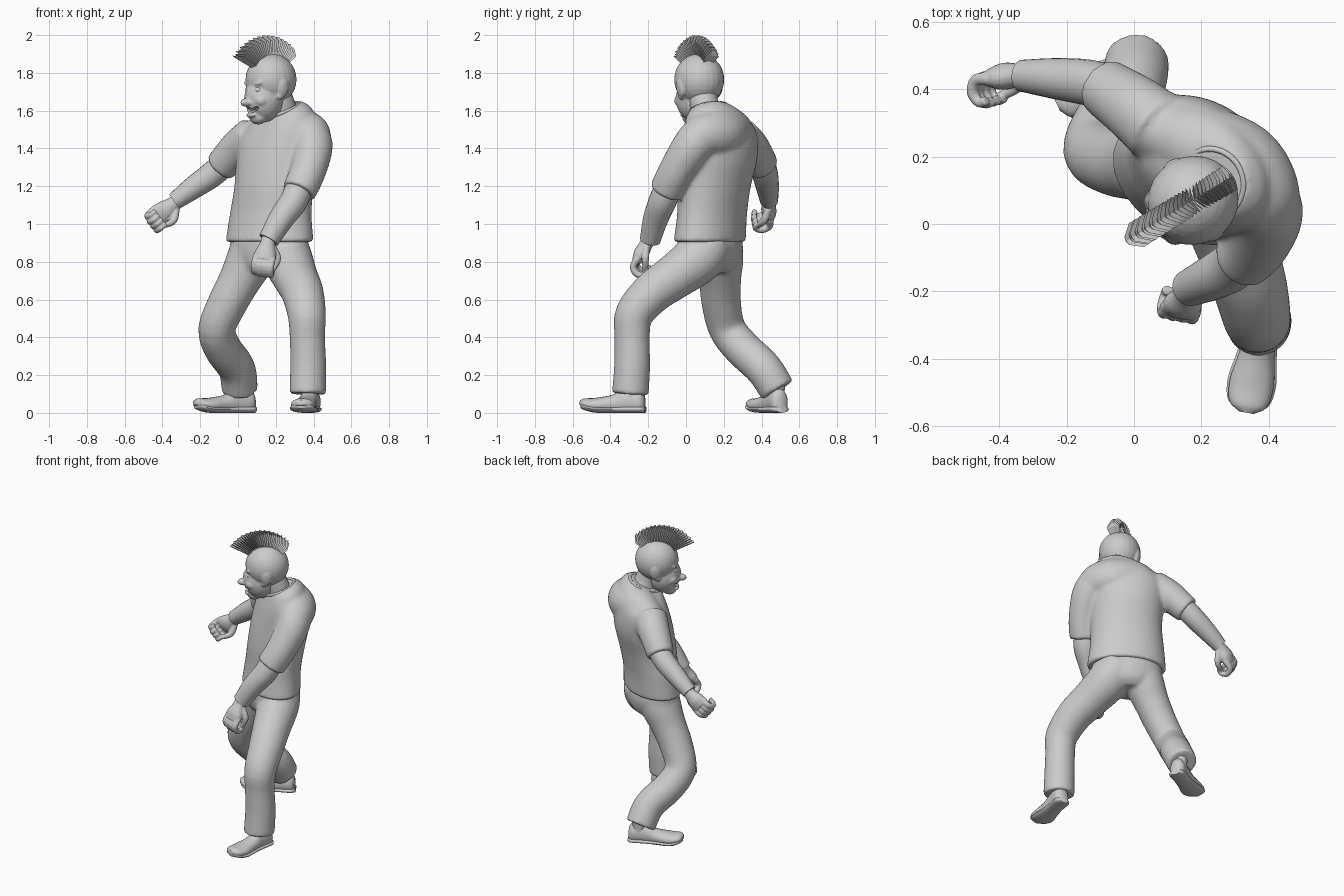
import bpy, bmesh, math
from mathutils import Vector, Matrix

if "Cube" in bpy.data.objects:
    bpy.data.objects.remove(bpy.data.objects["Cube"], do_unlink=True)

grey = bpy.data.materials.new("plain_grey")
grey.use_nodes = True
grey.diffuse_color = (0.6, 0.6, 0.6, 1)
grey.node_tree.nodes["Principled BSDF"].inputs["Base Color"].default_value = (0.6, 0.6, 0.6, 1)


def finish(name, bm, voxel=0, relax=6, angle=50):
    """Turn a bmesh into an object; voxel merges overlapping solids into one skin."""
    bmesh.ops.recalc_face_normals(bm, faces=bm.faces)
    mesh = bpy.data.meshes.new(name)
    bm.to_mesh(mesh)
    bm.free()
    mesh.materials.append(grey)
    for p in mesh.polygons:
        p.use_smooth = angle > 0
    if angle > 0:
        mesh.set_sharp_from_angle(angle=math.radians(angle))
    ob = bpy.data.objects.new(name, mesh)
    bpy.context.collection.objects.link(ob)
    if voxel:
        m = ob.modifiers.new("merge", 'REMESH')
        m.mode, m.voxel_size, m.use_smooth_shade = 'VOXEL', voxel, True
        s = ob.modifiers.new("relax", 'SMOOTH')
        s.iterations, s.factor = relax, 0.5
    return ob


def spline(pts, steps=4):
    """Catmull-Rom through tuples of any length."""
    v = [Vector(p) for p in pts]
    v = [v[0] * 2 - v[1]] + v + [v[-1] * 2 - v[-2]]
    out = []
    for a, b, c, d in zip(v, v[1:], v[2:], v[3:]):
        for i in range(steps):
            t = i / steps
            out.append(0.5 * (2 * b + (c - a) * t + (2 * a - 5 * b + 4 * c - d) * t * t
                              + (3 * b - 3 * c + d - a) * t ** 3))
    return out + [v[-2]]


def loft(bm, rings):
    rows = [[bm.verts.new(p) for p in r] for r in rings]
    n = len(rows[0])
    for a, b in zip(rows, rows[1:]):
        for i in range(n):
            bm.faces.new((a[i], a[(i + 1) % n], b[(i + 1) % n], b[i]))
    bm.faces.new(rows[0])
    bm.faces.new(rows[-1])


def circle(n):
    return [(math.cos(k * math.tau / n), math.sin(k * math.tau / n)) for k in range(n)]


def limb(bm, stations, n=20, steps=4):
    """Round tube through (x, y, z, radius) stations."""
    s = spline(stations, steps)
    pos = [Vector(p[:3]) for p in s]
    rings, u = [], None
    for i, p in enumerate(pos):
        d = (pos[min(i + 1, len(pos) - 1)] - pos[max(i - 1, 0)]).normalized()
        u = d.orthogonal() if u is None else u - d * u.dot(d)
        u.normalize()
        w = d.cross(u)
        rings.append([p + (u * c + w * e) * s[i][3] for c, e in circle(n)])
    loft(bm, rings)


def body(bm, stations):
    """Trunk through (x, y, z, half width, half depth, yaw, sideways tilt, forward pitch)."""
    rings = []
    for x, y, z, a, b, yaw, tilt, pitch in spline(stations):
        r = Matrix.Rotation(math.radians(yaw), 3, 'Z')
        rings.append([Vector((x, y, z)) + r @ Vector((a * c, b * e, tilt * a * c + pitch * b * e))
                      for c, e in circle(32)])
    loft(bm, rings)


# Shirt: trunk, rounded shoulder yoke, short sleeves
bm = bmesh.new()
body(bm, [(.167, .125, .905, .252, .167, -30, 0, 0), (.173, .138, 1.05, .235, .162, -32, 0, 0),
          (.19, .15, 1.2, .226, .174, -35, .03, 0), (.205, .174, 1.35, .235, .182, -38, .08, .05),
          (.21, .18, 1.48, .24, .163, -40, .14, .15), (.22, .165, 1.565, .19, .135, -40, .2, .25),
          (.23, .13, 1.61, .112, .105, -40, .2, .35)])
limb(bm, [(.03, .3, 1.44, .09), (.1, .27, 1.46, .1), (.2, .23, 1.49, .125), (.31, .175, 1.48, .134),
          (.37, .1, 1.47, .123), (.4, .04, 1.44, .1)])
limb(bm, [(.34, .12, 1.5, .115), (.395, .04, 1.42, .108), (.37, -.05, 1.28, .096), (.322, -.105, 1.17, .092)])
limb(bm, [(.08, .28, 1.46, .11), (.0, .345, 1.4, .1), (-.095, .41, 1.3, .086)])
finish("shirt", bm, .01, 14)

# Collar band
bpy.ops.mesh.primitive_torus_add(major_radius=.102, minor_radius=.009, major_segments=32, minor_segments=8,
                                 location=(.23, .122, 1.604))
collar = bpy.context.object
collar.name = "collar"
collar.rotation_euler = Vector((-.38, -.18, 1)).to_track_quat('Z', 'Y').to_euler()
collar.data.materials.append(grey)
bpy.ops.object.shade_smooth()

# Trousers
bm = bmesh.new()
body(bm, [(.165, .125, .96, .215, .145, -30, 0, 0), (.165, .13, .86, .222, .152, -30, 0, 0),
          (.16, .13, .78, .175, .135, -30, 0, 0), (.15, .13, .74, .1, .1, -30, 0, 0)])
limb(bm, [(.235, .14, .92, .12), (.26, .07, .82, .134), (.305, -.07, .715, .12), (.342, -.18, .635, .112),
          (.364, -.275, .52, .102), (.367, -.285, .4, .094), (.372, -.285, .25, .096), (.369, -.295, .1, .098)])
limb(bm, [(.11, .15, .92, .12), (.075, .175, .83, .13), (.008, .18, .7, .112), (-.056, .187, .58, .105),
          (-.112, .218, .445, .099), (-.08, .3, .34, .1), (-.007, .41, .235, .099), (.01, .485, .12, .096)])
finish("trousers", bm, .01, 12)


# Shoes
def shoe(side, heel, toe):
    heel, toe = Vector((*heel, 0)), Vector((*toe, 0))
    d = (toe - heel).normalized()
    s = Vector((-d.y, d.x, 0))
    shape = spline([(0, .03, .1), (.025, .048, .13), (.1, .048, .13), (.17, .054, .095),
                    (.25, .066, .08), (.31, .056, .065), (.335, .022, .045)])
    for part, grow, low, high in (("upper", 1, .02, 1), ("sole", 1.1, 0, 0)):
        bm = bmesh.new()
        rings = []
        for t, w, top in shape:
            rise = 2.5 * max(0, t - .24) ** 2
            top = top if high else .03
            rings.append([heel + d * (t * 1.03 - (grow - 1) * .05) + s * w * grow * c
                          + Vector((0, 0, rise + low + (top - low) * max(0, min(1, .35 + .65 * e + .3 * (1 - high)))))
                          for c, e in circle(20)])
        loft(bm, rings)
        finish(side + "_shoe_" + part, bm)
    bm = bmesh.new()
    a = heel + d * .065
    limb(bm, [(a.x, a.y, .06, .048), (a.x, a.y, .11, .046), (a.x, a.y, .16, .05)])
    finish(side + "_ankle", bm)


shoe("left", (.395, -.22), (.335, -.55))
shoe("right", (.082, .505), (-.23, .355))


# Forearms and curled hands
def hand(side, wrist, d, palm):
    wrist, d, palm = Vector(wrist), Vector(d).normalized(), Vector(palm)
    palm = (palm - d * palm.dot(d)).normalized()
    t = d.cross(palm) * (1 if side == "left" else -1)      # thumb side

    def at(along, inward, across, r):
        return (*(wrist + d * along + palm * inward + t * across), r)

    bm = bmesh.new()
    rings = []
    for along, wide, thick in spline([(-.03, .036, .034), (.03, .042, .036), (.08, .058, .04), (.125, .055, .028)]):
        rings.append([wrist + d * along + t * wide * c + palm * thick * e for c, e in circle(16)])
    loft(bm, rings)
    for k in range(4):
        off = (k - 1.5) * .029
        size = .9 if k == 0 else 1
        curl = [(.1, 0), (.155, 0), (.178, .04), (.158, .076), (.125, .07)]
        limb(bm, [at(.1 + (a - .1) * size, i * size, off, .019 if i < .07 else .015) for a, i in curl], 10, 3)
    limb(bm, [at(.03, .01, .03, .02), at(.075, .035, .062, .02), at(.115, .055, .055, .017),
              at(.145, .065, .04, .012)], 10, 3)
    finish(side + "_hand", bm, .005, 2)


bm = bmesh.new()
limb(bm, [(.34, -.07, 1.25, .07), (.3, -.12, 1.13, .074), (.23, -.16, 1.03, .067), (.162, -.19, .915, .055)])
finish("left_forearm", bm)
bm = bmesh.new()
limb(bm, [(-.06, .4, 1.33, .068), (-.14, .42, 1.26, .068), (-.24, .432, 1.19, .06), (-.335, .44, 1.12, .047)])
finish("right_forearm", bm)
hand("left", (.16, -.2, .912), (-.2, -.48, -.88), (.1, .9, -.4))
hand("right", (-.325, .442, 1.12), (-.76, -.05, -.63), (.15, -1, -.1))

# Neck
bm = bmesh.new()
limb(bm, [(.25, .13, 1.53, .085), (.23, .1, 1.62, .076), (.2, .085, 1.7, .078)])
finish("neck", bm)

# Head frame: forward, left, up
facing, leftward = Vector((-.85, -.52, 0)).normalized(), Vector((.52, -.85, 0)).normalized()
head_frame = Matrix.Translation((.175, .07, 1.765)) @ Matrix((facing, leftward, (0, 0, 1))).transposed().to_4x4()


def blob(bm, pos, radii, tilt=0):
    m = (head_frame @ Matrix.Translation(pos) @ Matrix.Rotation(tilt, 4, 'X')
         @ Matrix.Diagonal((*radii, 1)))
    bmesh.ops.create_uvsphere(bm, u_segments=24, v_segments=16, radius=1, matrix=m)


bm = bmesh.new()
blob(bm, (0, 0, 0), (.137, .131, .137))                 # cranium
blob(bm, (.042, 0, -.1), (.108, .1, .125))              # jaw
blob(bm, (.08, 0, -.2), (.046, .05, .038))              # chin
blob(bm, (.128, 0, -.08), (.024, .017, .04))            # nose bridge
blob(bm, (.155, 0, -.122), (.033, .024, .022))          # nose tip
blob(bm, (.124, 0, -.19), (.018, .042, .012))           # lower lip
for s in (1, -1):
    blob(bm, (.137, s * .022, -.122), (.018, .015, .015))            # nostril
    blob(bm, (.092, s * .055, -.112), (.04, .037, .034))             # cheek
    blob(bm, (.108, s * .045, -.025), (.021, .042, .015), s * .25)   # brow
    blob(bm, (-.003, s * .12, -.045), (.032, .015, .05), s * -.15)   # ear
    blob(bm, (.01, s * .106, -.085), (.02, .016, .022))              # ear lobe
head = finish("head", bm, .006, 4)

# Open grinning mouth
bm = bmesh.new()
blob(bm, (.145, 0, -.165), (.036, .046, .014))
for s in (1, -1):
    blob(bm, (.122, s * .04, -.156), (.03, .026, .009), s * .5)
cutter = finish("mouth_cutter", bm, .005, 1)
cutter.hide_render = True
cutter.hide_set(True)
cut = head.modifiers.new("mouth", 'BOOLEAN')
cut.operation, cut.object = 'DIFFERENCE', cutter

# Upper teeth
bm = bmesh.new()
for k in range(-3, 4):
    blob(bm, (.126 - .0022 * k * k, k * .011, -.156 + .001 * k * k), (.008, .006, .009))
finish("teeth", bm)

# Eyes
for s, side in ((1, "left"), (-1, "right")):
    bm = bmesh.new()
    blob(bm, (.108, s * .044, -.055), (.021, .024, .019))
    finish(side + "_eye", bm)

# Mohawk: a fan of thin tapering chevron blades
bm = bmesh.new()
count = 30
for i in range(count):
    f = i / (count - 1)
    a = math.radians(27 + 103 * f)
    out = Vector((math.cos(a), 0, math.sin(a)))
    back = Vector((-math.sin(a), 0, math.cos(a)))
    tip = .262 - .05 * f - .006 * (i % 2)
    rings = []
    for r, w, sweep in ((.12, .03, .014), (tip - .03, .042, .022), (tip, .014, .008)):
        c = out * r
        pts = [c, c + back * sweep + Vector((0, w, 0)), c + back * (sweep * .45), c + back * sweep - Vector((0, w, 0))]
        rings.append([head_frame @ p for p in pts])
    loft(bm, rings)
finish("mohawk", bm, angle=0)
